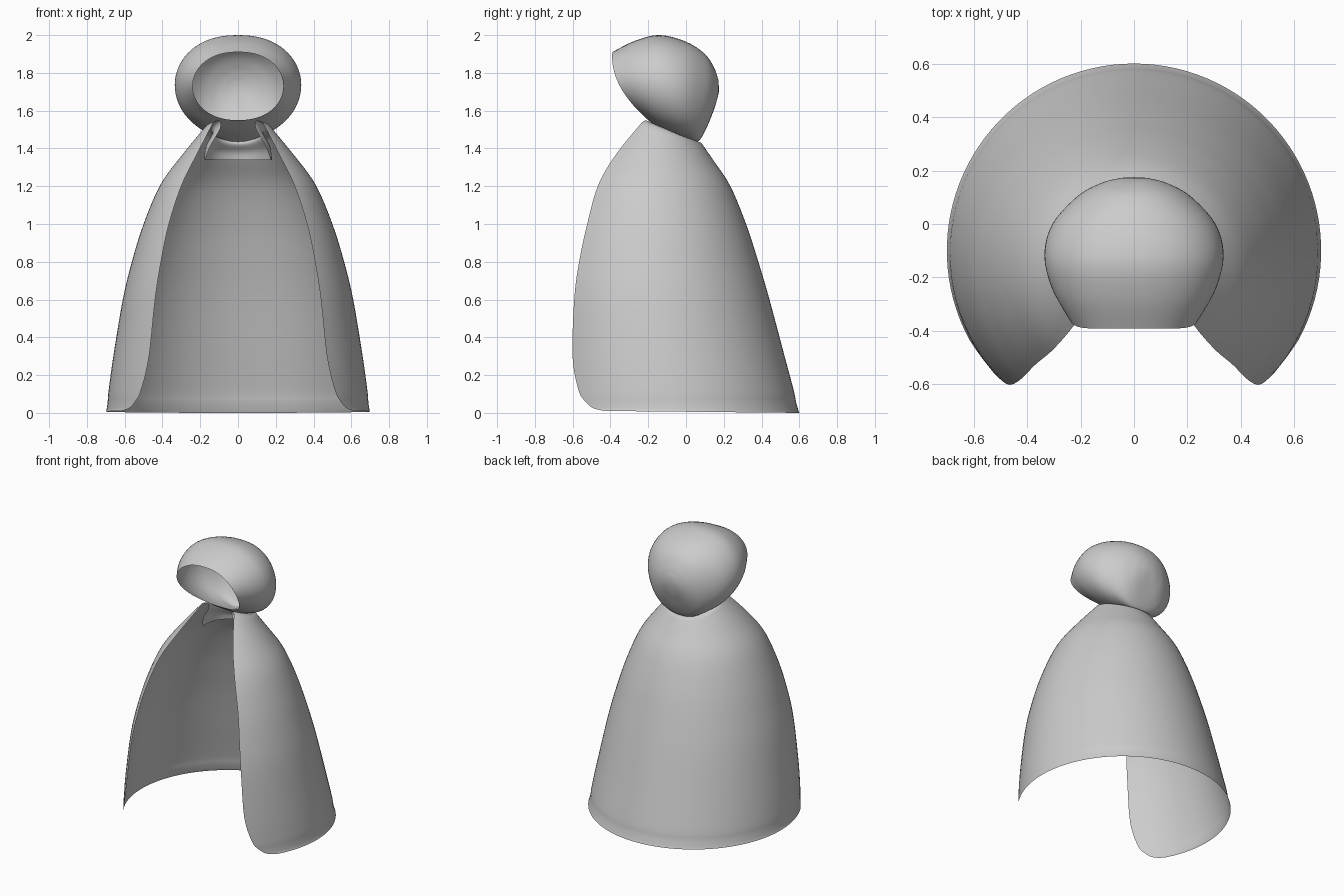
import bpy, bmesh, math

if "Cube" in bpy.data.objects:
    bpy.data.objects.remove(bpy.data.objects["Cube"])


def spline(rows, steps):
    """Catmull-Rom interpolation through rows of numbers."""
    out = []
    for i in range(len(rows) - 1):
        a, b, c, d = (rows[max(i - 1, 0)], rows[i], rows[i + 1],
                      rows[min(i + 2, len(rows) - 1)])
        for s in range(steps):
            t = s / steps
            out.append([0.5 * (2 * q + (r - p) * t + (2 * p - 5 * q + 4 * r - u) * t**2
                               + (3 * q - p - 3 * r + u) * t**3)
                        for p, q, r, u in zip(a, b, c, d)])
    out.append(list(rows[-1]))
    return out


def loft(name, rings, closed=False, pole=None):
    """Skin a list of point rings, optionally closing onto a pole."""
    bm = bmesh.new()
    vs = [[bm.verts.new(p) for p in ring] for ring in rings]
    n = len(vs[0])
    m = n if closed else n - 1
    for a, b in zip(vs, vs[1:]):
        for j in range(m):
            k = (j + 1) % n
            bm.faces.new((a[j], a[k], b[k], b[j]))
    if pole:
        tip = bm.verts.new(pole)
        for j in range(m):
            bm.faces.new((vs[-1][j], vs[-1][(j + 1) % n], tip))
    me = bpy.data.meshes.new(name)
    bm.to_mesh(me)
    bm.free()
    ob = bpy.data.objects.new(name, me)
    bpy.context.collection.objects.link(ob)
    for p in me.polygons:
        p.use_smooth = True
    return ob


# Cloak: open circular sections (z at back, radius, centre y, front edge angle, front rise)
body = [(0.00, .700, -.100, 62, .012), (0.02, .695, -.102, 56, .005),
        (0.06, .690, -.108, 52, 0), (0.12, .685, -.115, 48.5, 0),
        (0.30, .660, -.138, 45.5, 0), (0.60, .610, -.168, 46, 0),
        (0.80, .562, -.179, 46.5, 0), (1.00, .500, -.182, 47, 0),
        (1.20, .412, -.177, 46, .01), (1.33, .300, -.150, 45, .05),
        (1.43, .183, -.102, 45, .11)]
# Collar: the top edge turns inward and hangs down inside
collar = [(1.43, .183, -.102, 45, .11), (1.438, .145, -.102, 43, .108),
          (1.42, .135, -.102, 43, .09), (1.38, .170, -.105, 55, .05),
          (1.34, .180, -.105, 75, 0)]


def cloak_ring(z, r, cy, edge, rise, n=72):
    ring = []
    for j in range(n + 1):
        a = math.radians(edge + (360 - 2 * edge) * j / n)
        front = (math.cos(a) + 1) / 1.707
        ring.append((r * math.sin(a), cy - r * math.cos(a), z + rise * front))
    return ring


loft("cloak", [cloak_ring(*s) for s in spline(body, 5)[:-1] + spline(collar, 4)])

# Hood: sections from the face opening to the back
# (top y, top z, bottom y, bottom z, half width, forward bulge)
hood = [(-.390, 1.910, -.200, 1.550, .240, .055),
        (-.270, 1.970, -.130, 1.500, .308, .035),
        (-.140, 2.000, -.060, 1.470, .335, .015),
        (.000, 1.965, .000, 1.450, .305, .000),
        (.100, 1.900, .060, 1.435, .215, -.020),
        (.150, 1.825, .105, 1.500, .130, -.020),
        (.172, 1.760, .150, 1.610, .055, -.008)]


def hood_ring(yt, zt, yb, zb, w, bulge, n=64):
    ring = []
    for j in range(n):
        a = 2 * math.pi * j / n
        s, c = math.sin(a), math.cos(a)
        f = (1 + c) / 2
        x = w * math.copysign(abs(s) ** 0.88, s)
        ring.append((x, yb + (yt - yb) * f - bulge * s * s, zb + (zt - zb) * f))
    return ring


loft("hood", [hood_ring(*s) for s in spline(hood, 6)], True, (0, .175, 1.70))
